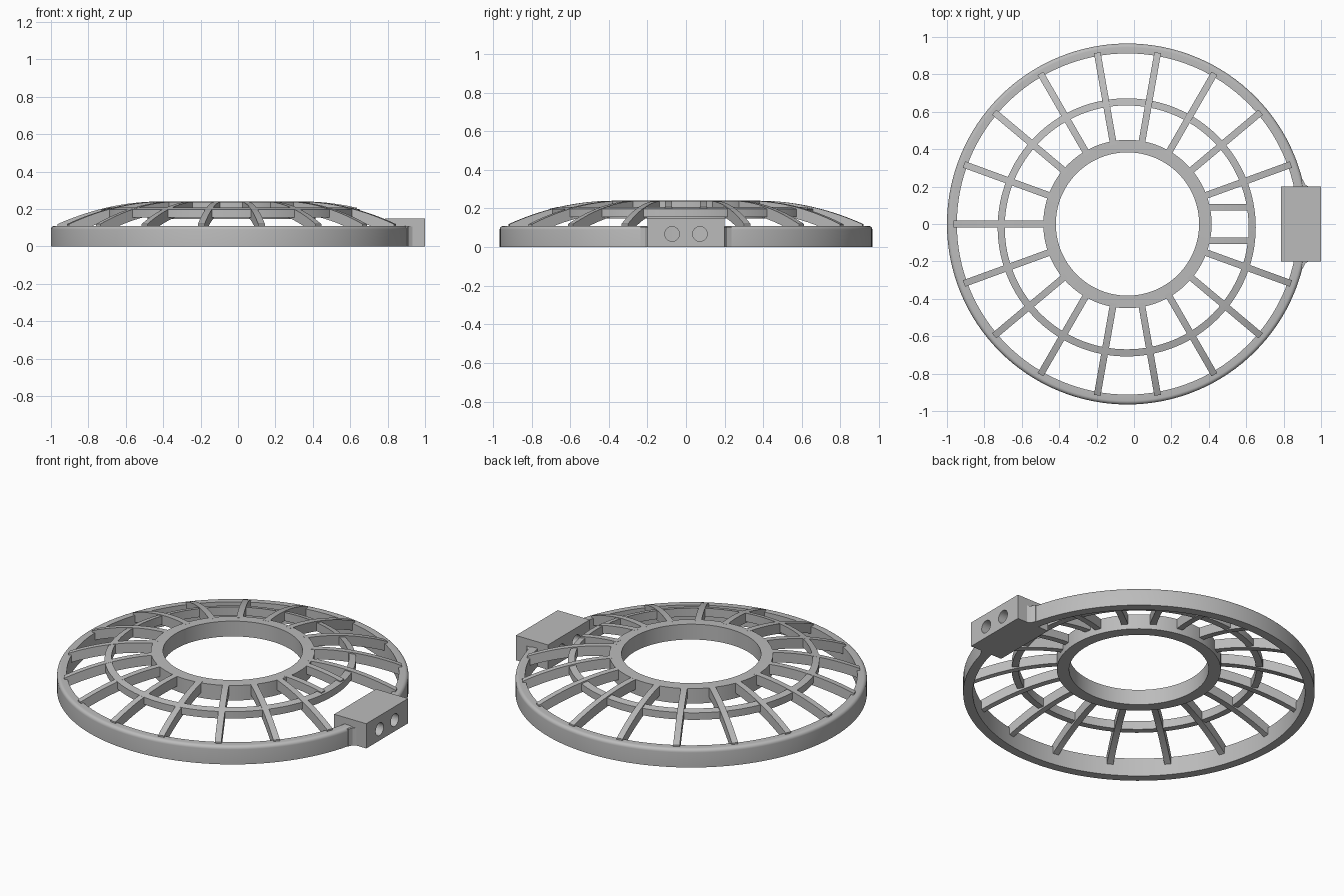
import bpy, bmesh, math
from mathutils import Matrix, Vector

old = bpy.data.objects.get("Cube")
if old:
    bpy.data.objects.remove(old, do_unlink=True)

CX = -0.035      # axis of the round guard
SEG = 128

grey = bpy.data.materials.new("plain grey")
grey.use_nodes = True
grey.diffuse_color = (0.5, 0.5, 0.5, 1)
grey.node_tree.nodes["Principled BSDF"].inputs["Base Color"].default_value = (0.5, 0.5, 0.5, 1)


def dome(r):
    """Height of the domed upper surface at radius r."""
    return 0.24 - 0.4 * max(r - 0.38, 0) ** 2


def finish(name, bm, smooth=True):
    bmesh.ops.recalc_face_normals(bm, faces=bm.faces)
    mesh = bpy.data.meshes.new(name)
    bm.to_mesh(mesh)
    bm.free()
    mesh.materials.append(grey)
    ob = bpy.data.objects.new(name, mesh)
    bpy.context.collection.objects.link(ob)
    if smooth:
        bpy.ops.object.select_all(action="DESELECT")
        ob.select_set(True)
        bpy.context.view_layer.objects.active = ob
        bpy.ops.object.shade_smooth_by_angle(angle=math.radians(30))
    return ob


def ring(name, profile, x=CX, y=0):
    """Revolve a closed (radius, height) profile."""
    bm = bmesh.new()
    loops = []
    for i in range(SEG):
        a = math.tau * i / SEG
        loops.append([bm.verts.new((x + r * math.cos(a), y + r * math.sin(a), z)) for r, z in profile])
    n = len(profile)
    for i in range(SEG):
        p, q = loops[i], loops[(i + 1) % SEG]
        for k in range(n):
            bm.faces.new((p[k], q[k], q[(k + 1) % n], p[(k + 1) % n]))
    return finish(name, bm)


def prism(name, points, vector, matrix=Matrix()):
    """Extrude a flat outline along a vector."""
    bm = bmesh.new()
    face = bm.faces.new([bm.verts.new(p) for p in points])
    ext = bmesh.ops.extrude_face_region(bm, geom=[face])
    moved = [v for v in ext["geom"] if isinstance(v, bmesh.types.BMVert)]
    bmesh.ops.translate(bm, verts=moved, vec=vector)
    bm.transform(matrix)
    return finish(name, bm)


def rib(name, r0, r1, depth, matrix, width=0.036):
    """Curved bar under the dome, running along local x."""
    radii = [r0 + (r1 - r0) * i / 16 for i in range(17)]
    top = [(r, -width / 2, dome(r)) for r in radii]
    low = [(r, -width / 2, dome(r) - depth) for r in reversed(radii)]
    return prism(name, top + low, Vector((0, width, 0)), matrix)


# Outer rim with rounded upper outer edge
rounded = [(0.945 + 0.02 * math.cos(a), 0.09 + 0.02 * math.sin(a))
           for a in [math.pi / 2 * i / 5 for i in range(6)]]
rim = ring("outer_rim", [(0.912, 0), (0.965, 0)] + rounded + [(0.912, 0.11)])

# Hub ring and middle hoop
ring("hub_ring", [(0.383, 0.147), (0.45, 0.147), (0.45, dome(0.45)), (0.383, 0.24)])
ring("middle_hoop", [(0.652, 0.155), (0.69, 0.155), (0.69, dome(0.69) - 0.004),
                     (0.652, dome(0.652) - 0.004)], CX - 0.004, -0.018)

# Radial ribs, leaving out the one facing the mounting block
for i in range(1, 18):
    turn = Matrix.Translation((CX, 0, 0)) @ Matrix.Rotation(math.radians(20 * i), 4, "Z")
    rib(f"rib_{i}", 0.43, 0.93, 0.06, turn)

# Two short parallel ribs between hub and hoop
for side, y in (("left", 0.09), ("right", -0.09)):
    rib(f"short_rib_{side}", 0.42, 0.67, 0.05, Matrix.Translation((CX, y, 0)))

# Mounting block with two bores
block = prism("mounting_block", [(0.785, -0.2, 0), (1, -0.2, 0), (1, 0.2, 0), (0.785, 0.2, 0)],
              Vector((0, 0, 0.15)))
for y in (-0.072, 0.072):
    bm = bmesh.new()
    bmesh.ops.create_cone(bm, cap_ends=True, segments=32, radius1=0.038, radius2=0.038, depth=0.6,
                          matrix=Matrix.Translation((0.9, y, 0.068)) @ Matrix.Rotation(math.pi / 2, 4, "Y"))
    cutter = finish("bore_cutter", bm, False)
    cutter.hide_render = True
    cutter.hide_set(True)
    cutter.display_type = "WIRE"
    for target in (block, rim):
        cut = target.modifiers.new("bore", "BOOLEAN")
        cut.operation = "DIFFERENCE"
        cut.solver = "EXACT"
        cut.object = cutter

# Concave fillets joining block and rim
for name, s in (("left", 1), ("right", -1)):
    outline = [(0.945, 0.195), (0.93, 0.202), (0.915, 0.212), (0.904, 0.235), (0.87, 0.235), (0.87, 0.195)]
    prism(f"block_fillet_{name}", [(x, s * y, 0) for x, y in outline], Vector((0, 0, 0.105)))
